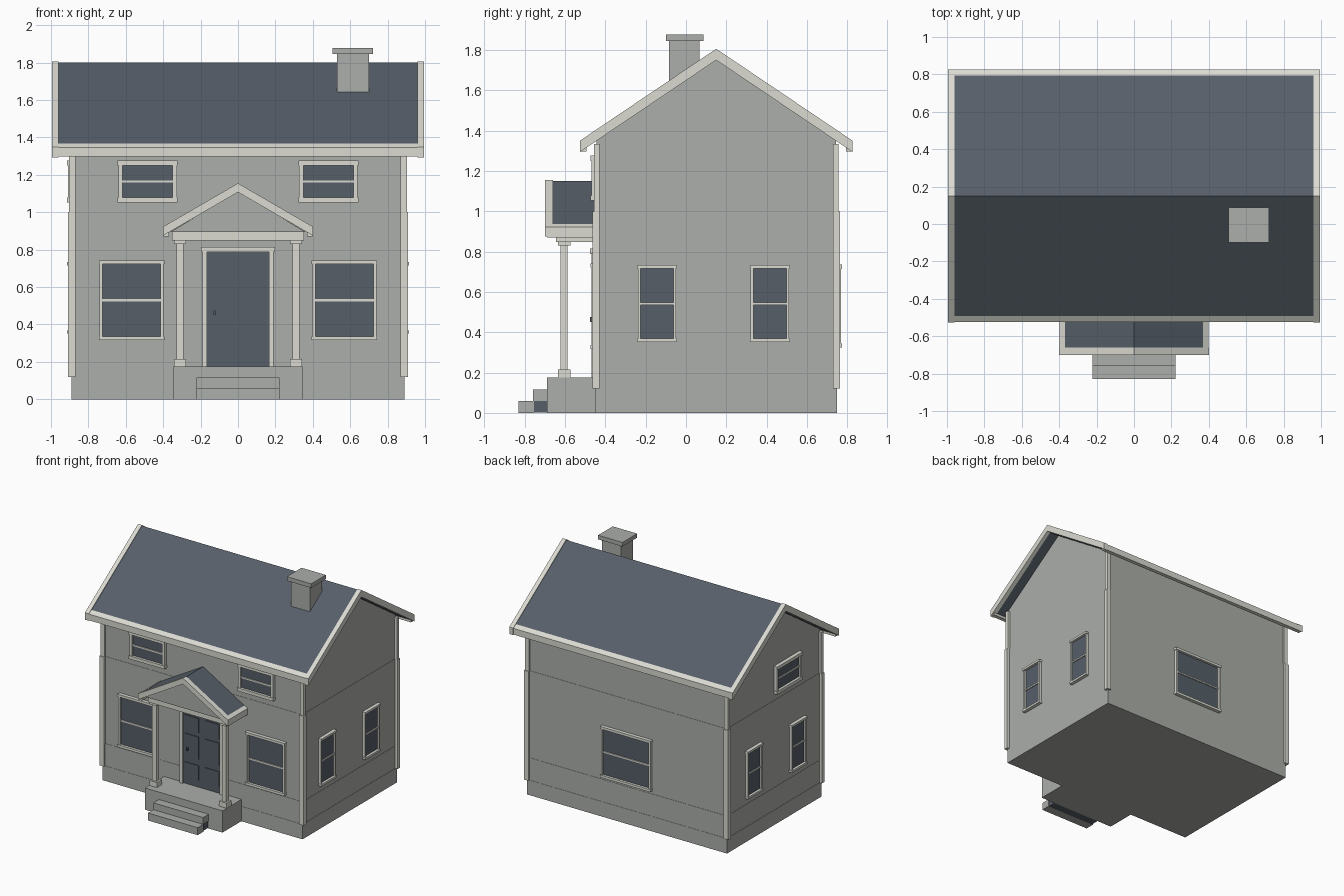
import bpy, bmesh

cube = bpy.data.objects.get("Cube")
if cube:
    bpy.data.objects.remove(cube, do_unlink=True)


def material(name, r, g, b):
    m = bpy.data.materials.new(name)
    m.use_nodes = True
    m.diffuse_color = (r, g, b, 1)
    m.node_tree.nodes["Principled BSDF"].inputs["Base Color"].default_value = (r, g, b, 1)
    return m


WALL = material("wall grey", 0.41, 0.425, 0.40)
TRIM = material("pale trim", 0.71, 0.71, 0.65)
SLATE = material("slate blue", 0.093, 0.114, 0.141)


def prism(name, pts, a0, a1, axis, mat):
    """Extrude a (side, z) outline along the x or y axis."""
    bm = bmesh.new()

    def place(p, a):
        return (a, p[0], p[1]) if axis == "x" else (p[0], a, p[1])

    face = bm.faces.new([bm.verts.new(place(p, a0)) for p in pts])
    ext = bmesh.ops.extrude_face_region(bm, geom=[face])
    move = (a1 - a0, 0, 0) if axis == "x" else (0, a1 - a0, 0)
    verts = [v for v in ext["geom"] if isinstance(v, bmesh.types.BMVert)]
    bmesh.ops.translate(bm, vec=move, verts=verts)
    bmesh.ops.recalc_face_normals(bm, faces=bm.faces)
    mesh = bpy.data.meshes.new(name)
    bm.to_mesh(mesh)
    bm.free()
    mesh.materials.append(mat)
    ob = bpy.data.objects.new(name, mesh)
    bpy.context.collection.objects.link(ob)
    return ob


def box(name, x0, x1, y0, y1, z0, z1, mat):
    return prism(name, [(y0, z0), (y1, z0), (y1, z1), (y0, z1)], x0, x1, "x", mat)


def chevron(name, mid, half, ridge, slope, thick, a0, a1, axis, mat):
    """Bent roof slab with plumb-cut eaves."""
    e = ridge - half * slope
    pts = [(mid - half, e), (mid, ridge), (mid + half, e),
           (mid + half, e - thick), (mid, ridge - thick), (mid - half, e - thick)]
    return prism(name, pts, a0, a1, axis, mat)


def fascia(name, mid, sign, inner, outer, ridge, slope, thick, a0, a1, axis):
    """Eave board whose top follows the roof slope."""
    zi, zo = ridge - inner * slope, ridge - outer * slope
    i, o = mid + sign * inner, mid + sign * outer
    base = zo - thick
    prism(name, [(i, base), (o, base), (o, zo), (i, zi)], a0, a1, axis, TRIM)


HX, FY, BY = 0.89, -0.45, 0.75
MID, RIDGE, SLOPE = 0.15, 1.80, 0.674

# Foundation and wall courses, each a hair inside the one below
box("foundation", -HX, HX, FY, BY, 0, 0.12, WALL)
box("lower_wall", -HX + .002, HX - .002, FY + .002, BY - .002, 0.12, 0.30, WALL)
box("middle_wall", -HX + .004, HX - .004, FY + .004, BY - .004, 0.30, 1.0, WALL)
top = RIDGE - 0.045
eave = top - 0.594 * SLOPE
prism("gable_wall", [(FY + .006, 1.0), (BY - .006, 1.0), (BY - .006, eave), (MID, top), (FY + .006, eave)],
      -HX + .006, HX - .006, "x", WALL)

# Corner boards, slimmer upstairs
for sx, side in ((1, "left"), (-1, "right")):
    for y, sy, end in ((FY, -1, "front"), (BY, 1, "back")):
        for part, out, z0, z1 in (("lower", 0.02, 0.12, 1.0), ("upper", 0.013, 1.0, 1.335)):
            xs = sorted((sx * 0.87, sx * (HX + out)))
            ys = sorted((y - sy * 0.02, y + sy * (out - 0.006)))
            box(f"{end}_{side}_{part}_corner_board", *xs, *ys, z0, z1, TRIM)

# Main roof
chevron("roof", MID, 0.646, RIDGE, SLOPE, 0.05, -0.965, 0.965, "x", SLATE)
for s, side in ((1, "left"), (-1, "right")):
    chevron(f"{side}_rake_board", MID, 0.677, RIDGE + .006, SLOPE, 0.056, s * 0.96, s * 0.995, "x", TRIM)
for s, end in ((-1, "front"), (1, "back")):
    fascia(f"{end}_eave_board", MID, s, 0.643, 0.675, RIDGE + .002, SLOPE, 0.05, -0.985, 0.985, "x")

# Chimney
box("chimney", 0.53, 0.70, -0.085, 0.068, 1.55, 1.85, WALL)
box("chimney_cap", 0.505, 0.722, -0.10, 0.087, 1.845, 1.878, WALL)


def wall_box(name, side, u0, u1, d0, d1, z0, z1, mat):
    """Box on a wall: u runs along it, d out from it."""
    if side in ("front", "back"):
        y, s = (FY, -1) if side == "front" else (BY, 1)
        box(name, u0, u1, *sorted((y + s * d0, y + s * d1)), z0, z1, mat)
    else:
        s = 1 if side == "left" else -1
        box(name, *sorted((s * (HX + d0), s * (HX + d1))), u0, u1, z0, z1, mat)


def window(name, side, c, half, z0, z1, f=0.02):
    """Two-sash window; half and z0..z1 are outer frame sizes."""
    zm = (z0 + z1) / 2
    wall_box(name + "_glass", side, c - half + .01, c + half - .01, -0.02, 0.004, z0 + .01, z1 - .01, SLATE)
    for s in (-1, 1):
        u = sorted((c + s * (half - .004), c + s * (half - f)))
        wall_box(name + "_jamb", side, *u, -0.01, 0.018, z0, z1, TRIM)
    wall_box(name + "_head", side, c - half, c + half, -0.01, 0.024, z1 - f, z1, TRIM)
    wall_box(name + "_sill", side, c - half, c + half, -0.01, 0.024, z0, z0 + f, TRIM)
    wall_box(name + "_rail", side, c - half + f, c + half - f, -0.01, 0.012, zm - .006, zm + .006, TRIM)


for s in (-1, 1):
    window("front_lower_window", "front", s * 0.569, 0.175, 0.316, 0.742)
    window("front_upper_window", "front", s * 0.483, 0.16, 1.053, 1.276, 0.026)
for side in ("left", "right"):
    for c in (-0.144, 0.416):
        window(f"{side}_window", side, c, 0.099, 0.351, 0.733, 0.017)
window("right_upper_window", "right", -0.02, 0.165, 1.053, 1.276, 0.026)
window("back_window", "back", 0, 0.225, 0.325, 0.735)

# Door with raised panels
box("door", -0.17, 0.17, FY - 0.005, FY + 0.02, 0.175, 0.795, SLATE)
for s in (-1, 1):
    box("door_jamb", *sorted((s * 0.165, s * 0.19)), FY - 0.02, FY + 0.01, 0.175, 0.795, TRIM)
    for z0, z1 in ((0.23, 0.35), (0.40, 0.58), (0.615, 0.73)):
        box("door_panel", *sorted((s * 0.028, s * 0.155)), FY - 0.011, FY, z0, z1, SLATE)
box("door_head", -0.198, 0.198, FY - 0.025, FY + 0.01, 0.788, 0.815, TRIM)
box("door_knob", -0.132, -0.12, FY - 0.025, FY, 0.45, 0.475, SLATE)

# Porch floor and steps
box("porch_floor", -0.345, 0.345, -0.69, FY + .01, 0, 0.175, WALL)
box("upper_step", -0.222, 0.222, -0.76, -0.685, 0.06, 0.115, WALL)
box("lower_step", -0.222, 0.222, -0.83, -0.755, 0, 0.06, WALL)
box("step_core", -0.215, 0.215, -0.757, -0.685, 0.002, 0.062, SLATE)

# Porch columns and beam
for s in (-1, 1):
    x = s * 0.31
    box("porch_column", x - .019, x + .019, -0.622, -0.587, 0.175, 0.85, TRIM)
    for part, z0, z1 in (("base", 0.175, 0.215), ("capital", 0.83, 0.868)):
        box("column_" + part, x - .033, x + .033, -0.636, -0.574, z0, z1, TRIM)
box("porch_beam", -0.352, 0.352, -0.645, FY + .01, 0.848, 0.898, TRIM)

# Porch gable roof
PR, PS = 1.15, 0.58
prism("porch_gable", [(-0.36, 0.895), (0.36, 0.895), (0, 1.112)], -0.665, FY + .01, "y", WALL)
chevron("porch_roof", 0, 0.372, PR, PS, 0.043, -0.67, FY + .01, "y", SLATE)
chevron("porch_rake_board", 0, 0.40, PR + .005, PS, 0.048, -0.70, -0.66, "y", TRIM)
for s, side in ((1, "left"), (-1, "right")):
    fascia(f"porch_{side}_eave_board", 0, s, 0.37, 0.398, PR + .002, PS, 0.05, -0.69, FY + .01, "y")
